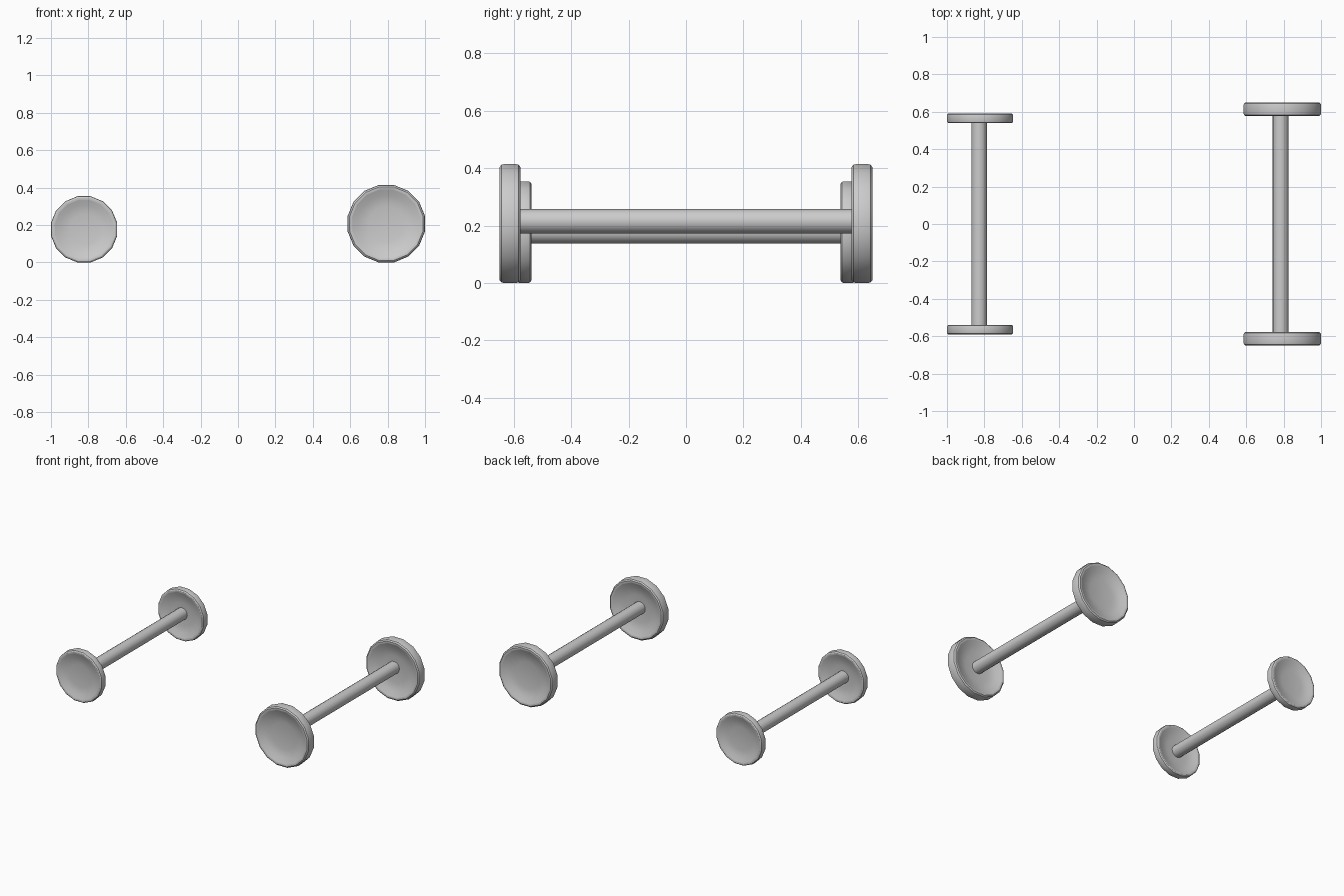
import bpy, bmesh
from math import pi, sin, cos, radians

if "Cube" in bpy.data.objects:
    bpy.data.objects.remove(bpy.data.objects["Cube"])

SIDES = 16


def finish(name, bm, angle):
    bmesh.ops.remove_doubles(bm, verts=bm.verts, dist=1e-5)
    bmesh.ops.recalc_face_normals(bm, faces=bm.faces)
    me = bpy.data.meshes.new(name)
    bm.to_mesh(me)
    bm.free()
    ob = bpy.data.objects.new(name, me)
    bpy.context.collection.objects.link(ob)
    bpy.ops.object.select_all(action='DESELECT')
    ob.select_set(True)
    bpy.context.view_layer.objects.active = ob
    bpy.ops.object.shade_smooth_by_angle(angle=radians(angle))
    return ob


# Dished wheel: revolve a rim-and-web profile around the y axis
def wheel(name, x, y, radius, width):
    h = width / 2
    half = [(0, .12), (.45, .2), (.72, .45), (.875, .95), (.9, 1), (.95, 1), (.99, .82), (1, .6)]
    profile = half + [(r, -t) for r, t in reversed(half)]
    big = radius / cos(pi / SIDES)          # flats touch the ground
    bm = bmesh.new()
    rings = []
    for r, t in profile:
        if r == 0:
            rings.append([bm.verts.new((x, y + t * h, radius))] * SIDES)
            continue
        rings.append([bm.verts.new((x + r * big * cos(2 * pi * (i + .5) / SIDES), y + t * h,
                                    radius + r * big * sin(2 * pi * (i + .5) / SIDES)))
                      for i in range(SIDES)])
    for a, b in zip(rings, rings[1:]):
        for i in range(SIDES):
            j = (i + 1) % SIDES
            bm.faces.new(list(dict.fromkeys((a[i], a[j], b[j], b[i]))))
    return finish(name, bm, 32)


# Axle rod along y
def axle(name, x, z, radius, length):
    bm = bmesh.new()
    bmesh.ops.create_cone(bm, cap_ends=True, segments=SIDES, radius1=radius, radius2=radius, depth=length)
    for v in bm.verts:
        v.co = (x + v.co.x, v.co.z, z + v.co.y)
    return finish(name, bm, 40)


# name, wheel x, wheel radius, inner y, outer y, axle x, axle z, axle radius
for name, x, r, y0, y1, ax, az, ar in (
        ("small", -.823, .177, .539, .591, -.828, .179, .042),
        ("large", .793, .207, .577, .65, .784, .215, .043)):
    mid = (y0 + y1) / 2
    for side, s in (("front", -1), ("back", 1)):
        wheel(f"{name}_wheel_{side}", x, s * mid, r, y1 - y0)
    axle(f"{name}_axle", ax, az, ar, 2 * mid)
